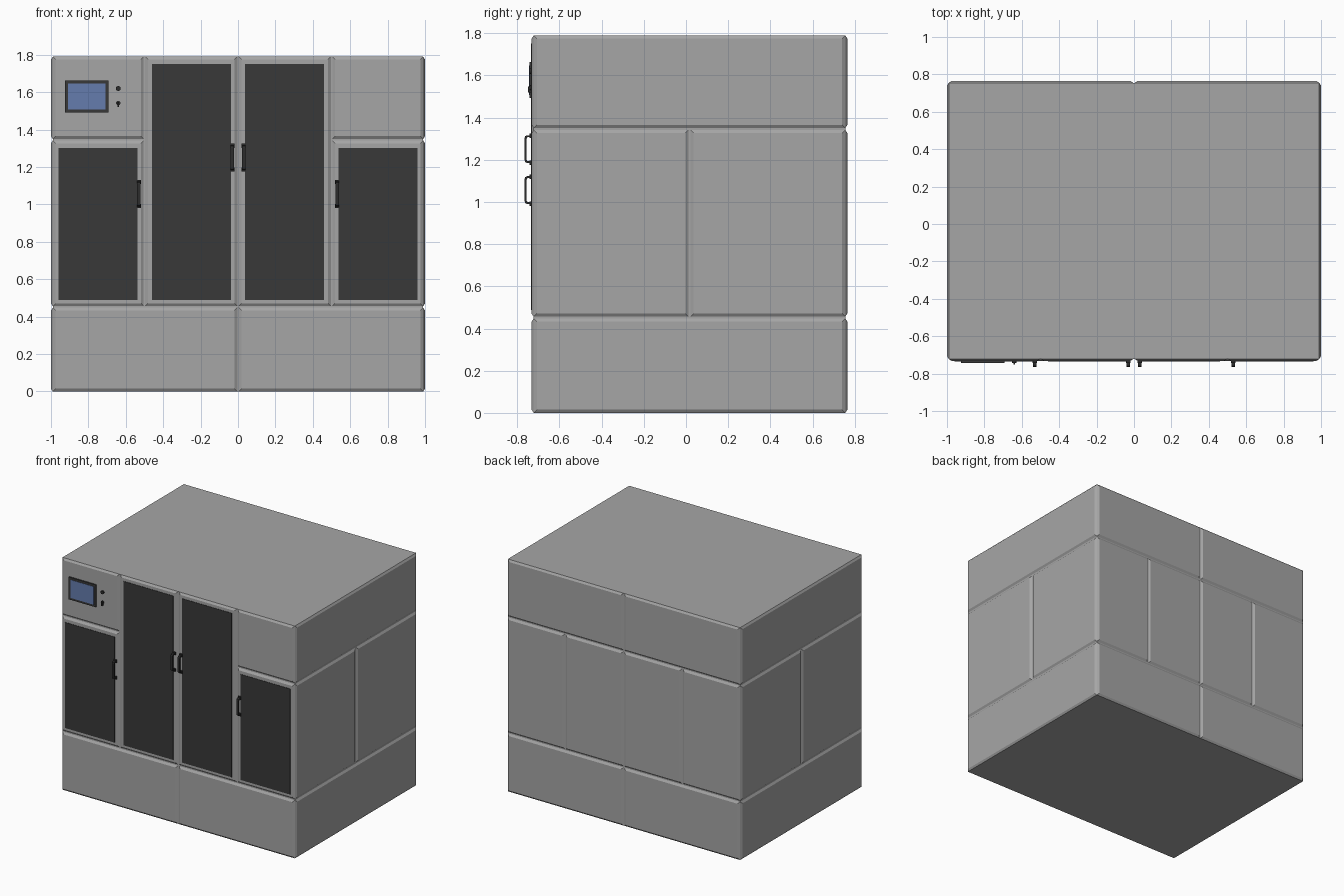
import bpy, bmesh, math
from mathutils import Vector, Matrix

if "Cube" in bpy.data.objects:
    bpy.data.objects.remove(bpy.data.objects["Cube"])

# Overall sizes
X, YF, YB, H = 1.0, -0.732, 0.765, 1.79
D, B, G = 0.01, 0.015, 0.004      # panel depth, bevel width, half gap


def material(name, rgb):
    m = bpy.data.materials.new(name)
    m.diffuse_color = (*rgb, 1)
    m.use_nodes = True
    m.node_tree.nodes["Principled BSDF"].inputs["Base Color"].default_value = m.diffuse_color
    return m


GREY = material("cabinet_grey", (0.38, 0.38, 0.38))
BLACK = material("door_black", (0.04, 0.04, 0.04))
DARK = material("handle_black", (0.025, 0.025, 0.025))
BLUE = material("screen_blue", (0.13, 0.20, 0.42))


def finish(name, bm, mat):
    bmesh.ops.recalc_face_normals(bm, faces=bm.faces)
    me = bpy.data.meshes.new(name)
    bm.to_mesh(me)
    bm.free()
    me.materials.append(mat)
    ob = bpy.data.objects.new(name, me)
    bpy.context.collection.objects.link(ob)
    return ob


def box(name, x0, x1, y0, y1, z0, z1, mat):
    bm = bmesh.new()
    bmesh.ops.create_cube(bm, size=1)
    for v in bm.verts:
        v.co = ((x0 + x1) / 2 + v.co.x * (x1 - x0),
                (y0 + y1) / 2 + v.co.y * (y1 - y0),
                (z0 + z1) / 2 + v.co.z * (z1 - z0))
    return finish(name, bm, mat)


# Maps (along, height, depth below the outer surface) to each side
SIDES = {
    "front": lambda u, z, d: (u, YF + d, z),
    "back": lambda u, z, d: (u, YB - d, z),
    "left": lambda u, z, d: (-X + d, u, z),
    "right": lambda u, z, d: (X - d, u, z),
}


def panel(side, name, u0, u1, z0, z1):
    """Raised panel with sloped edges."""
    place = SIDES[side]
    bm = bmesh.new()
    rings = []
    for inset, d in ((0, D), (B, 0)):
        rings.append([bm.verts.new(place(u, z, d)) for u, z in (
            (u0 + inset, z0 + inset), (u1 - inset, z0 + inset),
            (u1 - inset, z1 - inset), (u0 + inset, z1 - inset))])
    low, top = rings
    bm.faces.new(top)
    bm.faces.new(low)
    for i in range(4):
        j = (i + 1) % 4
        bm.faces.new((low[i], low[j], top[j], top[i]))
    finish(f"{side}_{name}", bm, GREY)


def row(side, name, cuts, z0, z1):
    """Row of panels split at the given positions."""
    for i, (a, b) in enumerate(zip(cuts, cuts[1:])):
        panel(side, f"{name}_{i + 1}", a + (G if i else 0),
              b - (G if i < len(cuts) - 2 else 0), z0, z1)


def prism(name, pts, x0, x1, mat):
    """Extrudes a (y, z) profile along x."""
    bm = bmesh.new()
    f = bm.faces.new([bm.verts.new((x0, y, z)) for y, z in pts])
    ext = bmesh.ops.extrude_face_region(bm, geom=[f])["geom"]
    bmesh.ops.translate(bm, vec=(x1 - x0, 0, 0),
                        verts=[v for v in ext if isinstance(v, bmesh.types.BMVert)])
    return finish(name, bm, mat)


def disc(name, x, z, r, depth, mat):
    bm = bmesh.new()
    bmesh.ops.create_cone(bm, cap_ends=True, segments=20, radius1=r, radius2=r,
                          depth=depth,
                          matrix=Matrix.Translation((x, YF - depth / 2, z))
                          @ Matrix.Rotation(math.pi / 2, 4, 'X'))
    return finish(name, bm, mat)


# Cabinet core
box("cabinet_core", -X + D, X - D, YF + D, YB - D, 0, H, GREY)

# Panel rows on all four sides
E = X - D
Z1, Z2 = 0.452, 1.346
LOW, MID, TOP = (0, Z1 - G), (Z1 + G, Z2 - G), (Z2 + G, H)
for side in ("left", "right"):
    ya, yb = YF + D, YB - D
    row(side, "lower_panel", (ya, yb), *LOW)
    row(side, "middle_panel", (ya, (ya + yb) / 2, yb), *MID)
    row(side, "upper_panel", (ya, yb), *TOP)
row("back", "lower_panel", (-E, 0, E), *LOW)
row("back", "middle_panel", (-E, -0.5, 0, 0.5, E), *MID)
row("back", "upper_panel", (-E, 0, E), *TOP)
row("front", "lower_panel", (-E, 0, E), *LOW)
for s, tag in ((-1, "left"), (1, "right")):
    def span(a, b):
        return sorted((s * a, s * b))
    panel("front", f"{tag}_tall_door", *span(G, 0.5 - G), Z1 + G, H)
    panel("front", f"{tag}_short_door", *span(0.5 + G, E), *MID)
    panel("front", f"{tag}_upper_panel", *span(0.5 + G, E), *TOP)
    # Dark door windows
    box(f"{tag}_tall_window", *span(0.038, 0.461), YF - 0.003, YF + 0.002, 0.488, 1.752, BLACK)
    box(f"{tag}_short_window", *span(0.537, 0.96), YF - 0.003, YF + 0.002, 0.488, 1.302, BLACK)

# Door handles
h, o, t = 0.066, -0.765, 0.009
for s, tag in ((-1, "left"), (1, "right")):
    for kind, hx, hz in (("tall", 0.03, 1.25), ("short", 0.53, 1.056)):
        half = [(YF + 0.002, h), (o + 0.012, h), (o + 0.003, h - 0.004), (o, h - 0.013)]
        inner = [(o + t, h - 0.016), (o + t + 0.005, h - t), (YF + 0.002, h - t)]
        pts = (half + [(y, -z) for y, z in reversed(half)]
               + [(y, -z) for y, z in reversed(inner)] + inner)
        x = s * hx
        prism(f"{tag}_{kind}_handle", [(y, z + hz) for y, z in pts],
              x - 0.009, x + 0.009, DARK)
        for end in (-1, 1):
            c = hz + end * (h - 0.002)
            box(f"{tag}_{kind}_handle_foot", x - 0.012, x + 0.012, YF - 0.01, YF + 0.002,
                c - 0.011, c + 0.011, DARK)

# Control screen
box("screen_frame", -0.925, -0.692, YF - 0.01, YF + 0.002, 1.492, 1.664, BLACK)
box("screen_glass", -0.908, -0.709, YF - 0.012, YF - 0.008, 1.508, 1.647, BLUE)

# Push button and key switch
disc("push_button", -0.64, 1.62, 0.013, 0.01, DARK)
disc("key_switch", -0.64, 1.542, 0.012, 0.008, DARK)
box("key_grip", -0.645, -0.635, YF - 0.018, YF, 1.52, 1.548, DARK)
